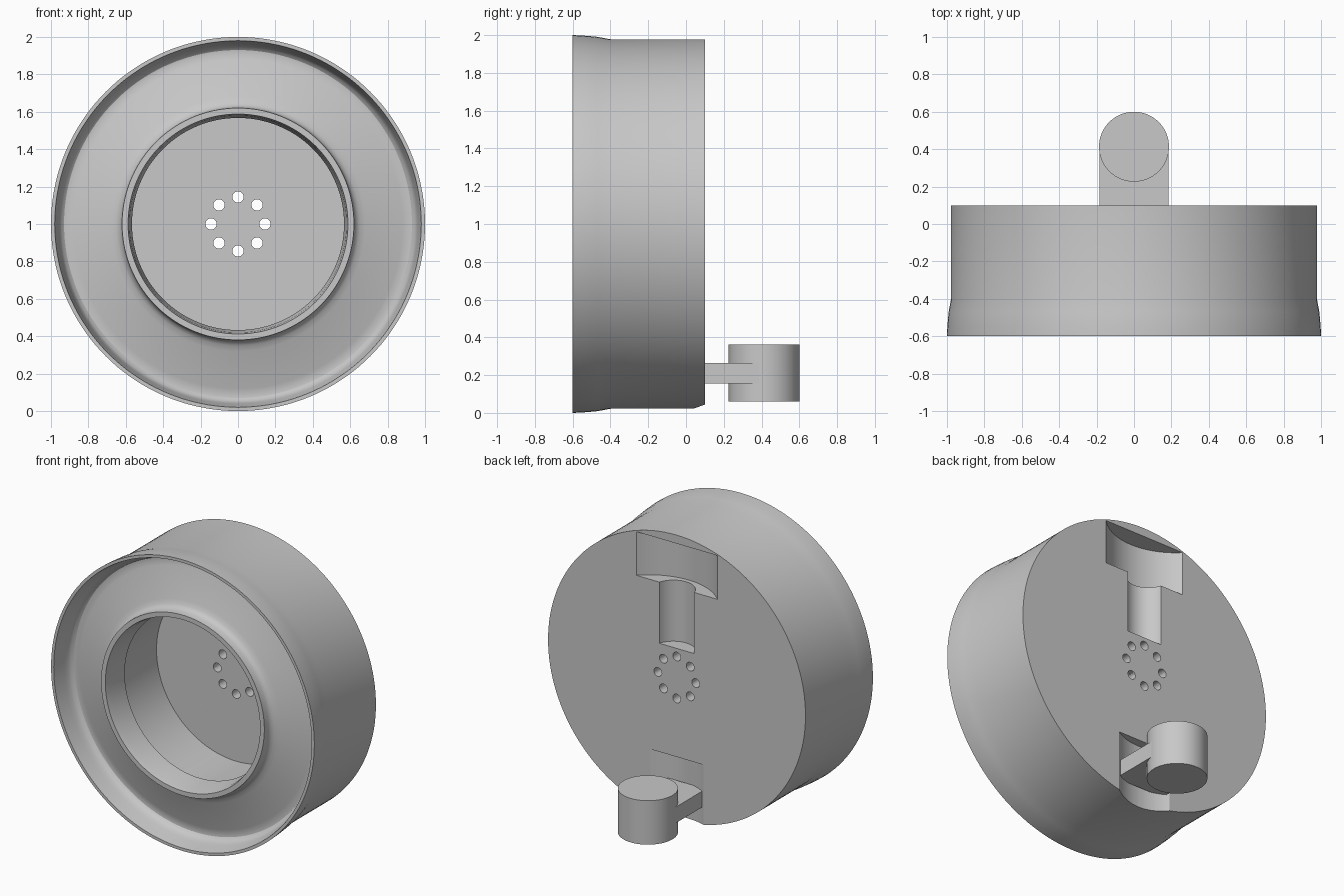
import bpy, bmesh, math
from mathutils import Matrix, Vector

cube = bpy.data.objects.get("Cube")
if cube:
    bpy.data.objects.remove(cube, do_unlink=True)

grey = bpy.data.materials.new("plain_grey")
grey.use_nodes = True
colour = (0.58, 0.58, 0.58, 1)
grey.diffuse_color = colour
grey.node_tree.nodes["Principled BSDF"].inputs["Base Color"].default_value = colour


def add_object(name, bm):
    bmesh.ops.recalc_face_normals(bm, faces=bm.faces)
    mesh = bpy.data.meshes.new(name)
    bm.to_mesh(mesh)
    bm.free()
    mesh.materials.append(grey)
    obj = bpy.data.objects.new(name, mesh)
    bpy.context.collection.objects.link(obj)
    return obj


def cylinder(name, radius, depth, centre, axis="Z", segments=96):
    bm = bmesh.new()
    turn = Matrix.Rotation(math.pi / 2, 4, "X") if axis == "Y" else Matrix()
    bmesh.ops.create_cone(bm, cap_ends=True, segments=segments, radius1=radius,
                          radius2=radius, depth=depth,
                          matrix=Matrix.Translation(centre) @ turn)
    return add_object(name, bm)


def smooth(obj):
    bpy.ops.object.select_all(action="DESELECT")
    obj.select_set(True)
    bpy.context.view_layer.objects.active = obj
    bpy.ops.object.shade_smooth_by_angle(angle=math.radians(30))


def cut(obj, cutter):
    mod = obj.modifiers.new("cut", "BOOLEAN")
    mod.operation = "DIFFERENCE"
    mod.solver = "EXACT"
    mod.object = cutter
    bpy.ops.object.select_all(action="DESELECT")
    bpy.context.view_layer.objects.active = obj
    bpy.ops.object.modifier_apply(modifier=mod.name)
    bpy.data.objects.remove(cutter, do_unlink=True)


# Turned body: (radius, y) from the cavity floor, over the front, to the back
profile = [(0, -0.02), (0.605, -0.02), (0.605, -0.42), (0.567, -0.42),
           (0.58, -0.56), (0.588, -0.6), (0.62, -0.6), (0.623, -0.56), (0.632, -0.54),
           (0.65, -0.526), (0.68, -0.515), (0.78, -0.485), (0.88, -0.455),
           (0.91, -0.448), (0.93, -0.45), (0.945, -0.462), (0.955, -0.48),
           (0.962, -0.51), (0.97, -0.55), (0.98, -0.6), (1, -0.6), (0.998, -0.55),
           (0.991, -0.47), (0.978, -0.4), (0.978, 0.1), (0, 0.1)]
bm = bmesh.new()
verts = [bm.verts.new((r, y, 1)) for r, y in profile]
edges = [bm.edges.new(pair) for pair in zip(verts, verts[1:])]
bmesh.ops.spin(bm, geom=verts + edges, cent=(0, 0, 1), axis=(0, 1, 0),
               angle=math.tau, steps=144, use_duplicate=False)
bmesh.ops.remove_doubles(bm, verts=bm.verts, dist=0.0001)
body = add_object("round_body", bm)

# Ring of through holes
for i in range(8):
    a = i * math.tau / 8
    hole = cylinder("hole_cutter", 0.03, 0.5,
                    Vector((0.144 * math.cos(a), 0.05, 1 + 0.144 * math.sin(a))), "Y", 24)
    cut(body, hole)

# Rounded back recesses: radius, axis y, bottom z, top z
recesses = [(0.43, 0.4, 1.62, 1.92),
            (0.137, 0.137, 1.2, 1.7),
            (0.375, 0.415, -0.2, 0.455)]
for radius, y, low, high in recesses:
    cutter = cylinder("recess_cutter", radius, high - low, Vector((0, y, (low + high) / 2)))
    cut(body, cutter)
smooth(body)

# Arm and peg at the lower back
bm = bmesh.new()
bmesh.ops.create_cube(bm, size=1, matrix=Matrix.Translation((0, 0.2325, 0.21))
                      @ Matrix.Diagonal((0.37, 0.365, 0.11, 1)))
add_object("peg_arm", bm)
peg = cylinder("peg", 0.187, 0.302, Vector((0, 0.413, 0.21)))
smooth(peg)
